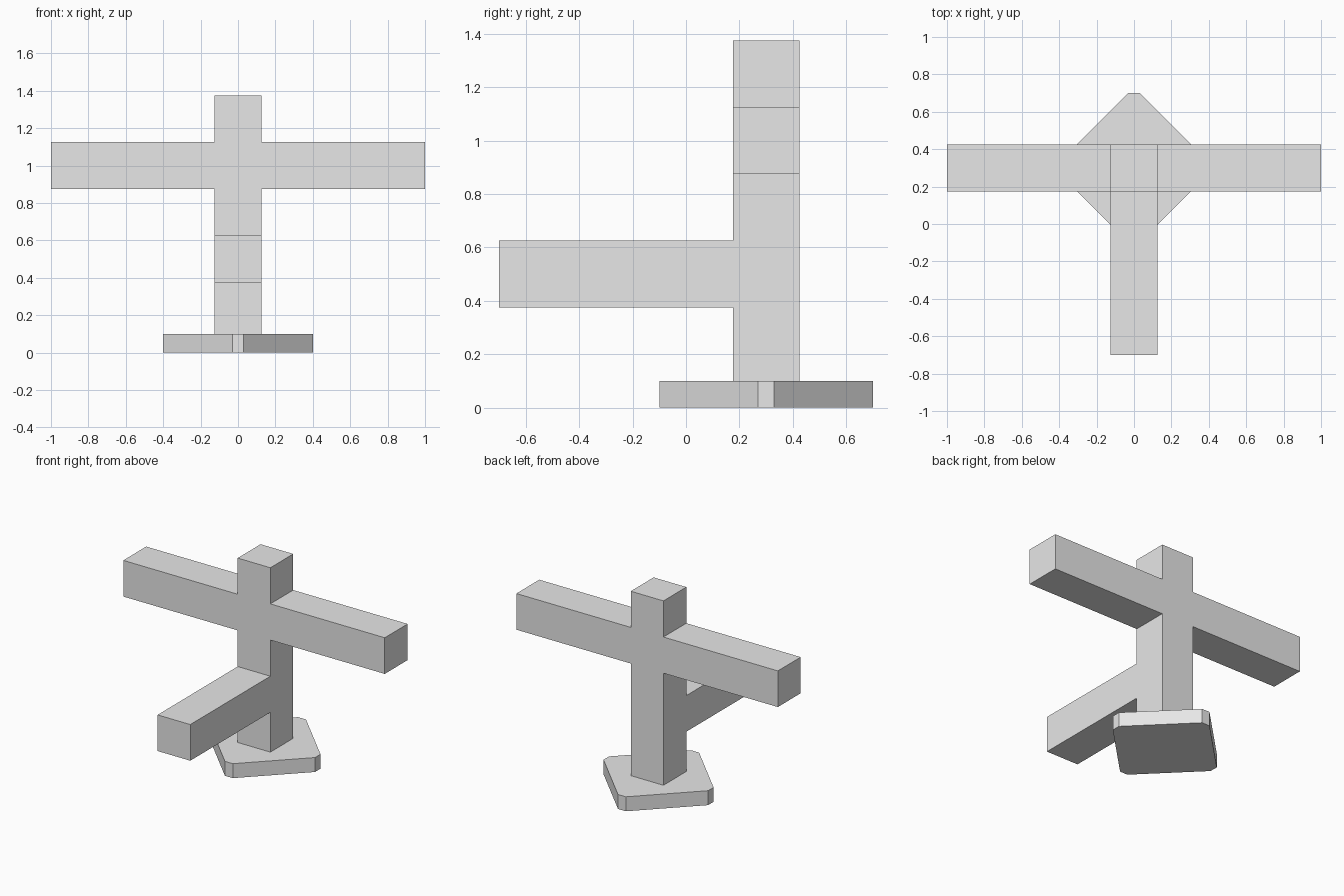
import bpy, bmesh
from mathutils import Vector

cube = bpy.data.objects.get("Cube")
if cube:
    bpy.data.objects.remove(cube, do_unlink=True)

grey = bpy.data.materials.new("light grey")
grey.use_nodes = True
grey.diffuse_color = (0.8, 0.8, 0.8, 1)
grey.node_tree.nodes["Principled BSDF"].inputs["Base Color"].default_value = (0.8, 0.8, 0.8, 1)

CENTRE_Y = 0.3
HALF = 0.125
PLATE_TOP = 0.1


def finish(bm, name):
    bmesh.ops.recalc_face_normals(bm, faces=bm.faces[:])
    mesh = bpy.data.meshes.new(name)
    bm.to_mesh(mesh)
    bm.free()
    mesh.materials.append(grey)
    obj = bpy.data.objects.new(name, mesh)
    bpy.context.collection.objects.link(obj)
    return obj


def extrude_up(bm, face, height):
    """Extrude a face upwards, leaving a closed floor, and return the new top."""
    new = bmesh.ops.extrude_discrete_faces(bm, faces=[face])["faces"][0]
    bmesh.ops.translate(bm, verts=new.verts[:], vec=(0, 0, height))
    return new


def extrude_arm(bm, direction, level, length):
    """Pull the post face at the given height and direction out into an arm."""
    d = Vector(direction)
    bm.normal_update()
    face = next(f for f in bm.faces if f.normal.dot(d) > 0.9
                and abs(f.calc_center_median().z - level) < 0.01)
    new = bmesh.ops.extrude_discrete_faces(bm, faces=[face])["faces"][0]
    bmesh.ops.translate(bm, verts=new.verts[:], vec=d * length)


# Base plate: a square turned by 45 degrees with clipped corners
bm = bmesh.new()
tip, reach = 0.03, 0.4
outline = []
direction = Vector((1, 0))
for i in range(4):
    side = Vector((-direction.y, direction.x))
    outline += [direction * reach - side * tip, direction * reach + side * tip]
    direction = side
floor = bm.faces.new([bm.verts.new((p.x, p.y + CENTRE_Y, 0)) for p in outline])
rim = bmesh.ops.extrude_face_region(bm, geom=[floor])["geom"]
bmesh.ops.translate(bm, verts=[v for v in rim if isinstance(v, bmesh.types.BMVert)],
                    vec=(0, 0, PLATE_TOP))
finish(bm, "base_plate")

# Post, built in stacked sections so the arms grow out of it
bm = bmesh.new()
corners = [(-HALF, -HALF), (HALF, -HALF), (HALF, HALF), (-HALF, HALF)]
top = bm.faces.new([bm.verts.new((x, y + CENTRE_Y, PLATE_TOP)) for x, y in corners])
z = PLATE_TOP
for level in (0.375, 0.625, 0.875, 1.125, 1.375):
    top = extrude_up(bm, top, level - z)
    z = level

# Two side arms and the lower front arm
for sign in (-1, 1):
    extrude_arm(bm, (sign, 0, 0), 1.0, 1 - HALF)
extrude_arm(bm, (0, -1, 0), 0.5, 0.875)

# Merge the flat neighbouring faces
bmesh.ops.dissolve_limit(bm, angle_limit=0.01, verts=bm.verts[:], edges=bm.edges[:])
finish(bm, "post_with_arms")
